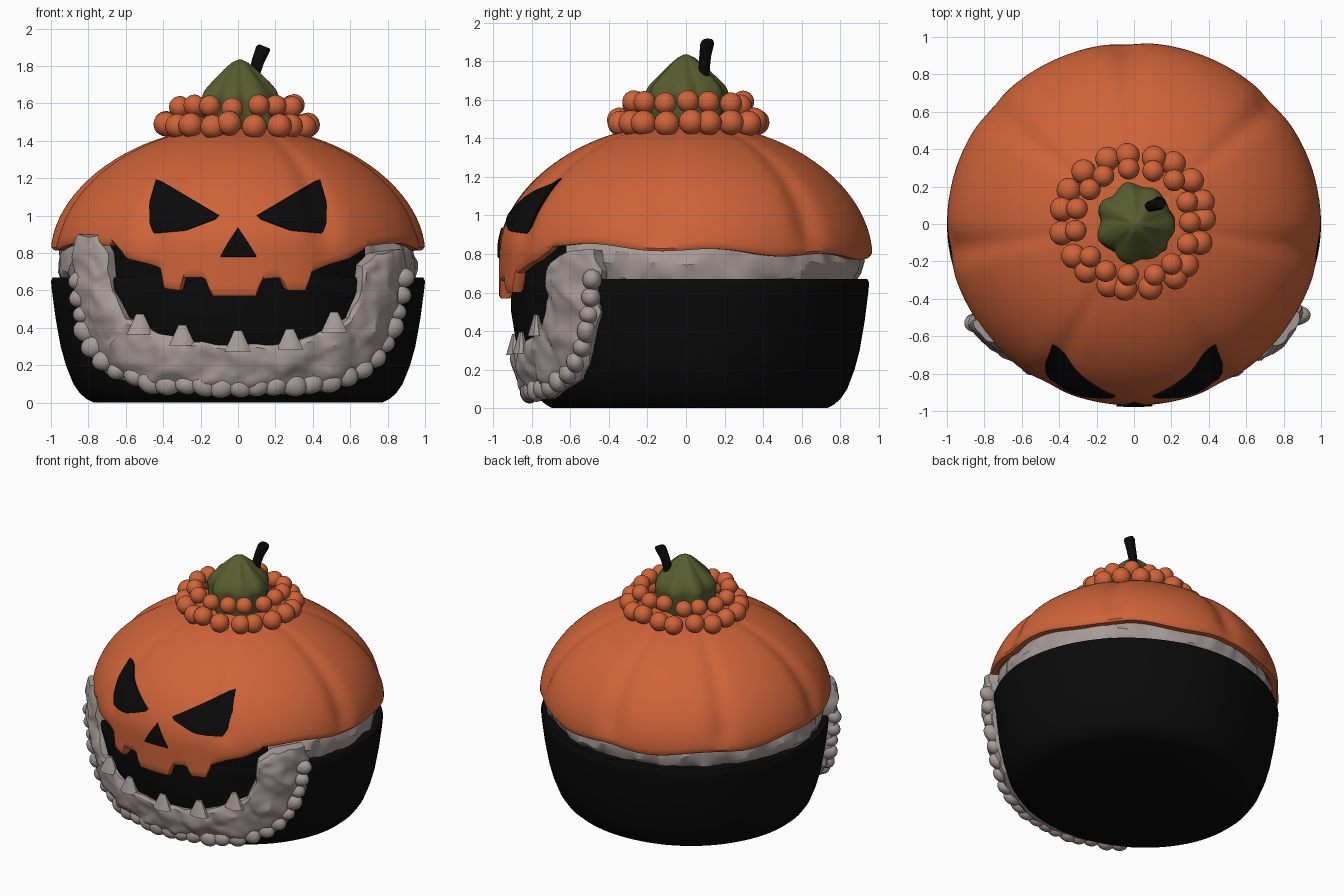
import bpy, bmesh, math, random
from math import sin, cos, pi, sqrt, radians
from mathutils import Vector, Matrix, noise

random.seed(4)
cube = bpy.data.objects.get("Cube")
if cube:
    bpy.data.objects.remove(cube)


def material(name, color):
    m = bpy.data.materials.new(name)
    m.use_nodes = True
    m.diffuse_color = (*color, 1)
    m.node_tree.nodes["Principled BSDF"].inputs["Base Color"].default_value = (*color, 1)
    return m


ORANGE = material("pumpkin orange", (0.62, 0.125, 0.04))
BLACK = material("black", (0.003, 0.003, 0.003))
GREY = material("rice grey", (0.38, 0.325, 0.31))
GREEN = material("olive green", (0.095, 0.11, 0.028))


def finish(name, bm, mat, angle=40):
    bmesh.ops.remove_doubles(bm, verts=bm.verts, dist=0.0002)
    bmesh.ops.recalc_face_normals(bm, faces=bm.faces)
    mesh = bpy.data.meshes.new(name)
    bm.to_mesh(mesh)
    bm.free()
    mesh.materials.append(mat)
    ob = bpy.data.objects.new(name, mesh)
    bpy.context.collection.objects.link(ob)
    bpy.ops.object.select_all(action='DESELECT')
    ob.select_set(True)
    bpy.context.view_layer.objects.active = ob
    bpy.ops.object.shade_smooth_by_angle(angle=radians(angle))
    return ob


def grid(name, rows, mat, wrap=True, caps=False, angle=40):
    """Skin rows of points; wrap closes each row, caps fills the end rows."""
    bm = bmesh.new()
    vs = [[bm.verts.new(p) for p in row] for row in rows]
    n = len(rows[0])
    for a, b in zip(vs, vs[1:]):
        for i in range(n if wrap else n - 1):
            j = (i + 1) % n
            bm.faces.new((a[i], a[j], b[j], b[i]))
    if caps:
        bm.faces.new(vs[0])
        bm.faces.new(vs[-1])
    return finish(name, bm, mat, angle)


def interp(pts, x):
    for (x0, y0), (x1, y1) in zip(pts, pts[1:]):
        if x <= x1:
            return y0 + (y1 - y0) * max(0, (x - x0) / (x1 - x0))
    return pts[-1][1]


def resample(pts, n, closed=False):
    """n evenly spaced points along a 2D polyline."""
    pts = [Vector(p) for p in pts]
    if closed:
        pts.append(pts[0])
    dist = [0]
    for a, b in zip(pts, pts[1:]):
        dist.append(dist[-1] + (b - a).length)
    steps = [dist[-1] * i / (n if closed else n - 1) for i in range(n)]
    axes = [[(d, p[k]) for d, p in zip(dist, pts)] for k in (0, 1)]
    return [Vector((interp(axes[0], s), interp(axes[1], s))) for s in steps]


def bump(p, freq, amp):
    return amp * noise.noise(Vector(p) * freq)


# Bowl: lathe, shallower at the front
BOWL = [(0, 0.77), (0.02, 0.81), (0.05, 0.845), (0.1, 0.88), (0.2, 0.92),
        (0.3, 0.948), (0.45, 0.975), (0.6, 0.995), (0.65, 1.0)]


def bowl_point(a, r, z):
    return Vector((r * cos(a), r * sin(a) * (0.95 if sin(a) > 0 else 0.9), z))


ANG = [2 * pi * i / 96 for i in range(96)]
profile = [(z, r) for z, r in BOWL] + [(0.67, 0.99), (0.67, 0.93)]
grid("bowl", [[bowl_point(a, r, z) for a in ANG] for z, r in profile], BLACK, caps=True)

# Rice ring between bowl and dome
rows = []
for k in range(14):
    t = 2 * pi * k / 14
    row = []
    for i in range(160):
        a = 2 * pi * i / 160
        p = bowl_point(a, 0.9 + 0.055 * cos(t), 0.755 + 0.11 * sin(t))
        out = 1 + bump(p, 9, 0.03) + bump(p, 22, 0.012)
        row.append((p.x * out, p.y * out, p.z + bump(p, 11, 0.02)))
    rows.append(row)
grid("rice_ring", rows + [rows[0]], GREY, angle=28)

# Pumpkin dome: creased, with a toothed lip hanging at the front
CREASES = [radians(d) for d in (-62, -8, 42, 92, 140, 188, 242)]
LIP = [(-0.68, 0.86), (-0.65, 0.83), (-0.6, 0.77), (-0.48, 0.74), (-0.42, 0.72), (-0.4, 0.61),
       (-0.31, 0.6), (-0.29, 0.67), (-0.18, 0.67), (-0.145, 0.57), (0.1, 0.57), (0.13, 0.66),
       (0.23, 0.67), (0.26, 0.6), (0.37, 0.6), (0.4, 0.7), (0.5, 0.74), (0.6, 0.77), (0.68, 0.82)]
TOP = 1.48


def dome_radius(z, a):
    h = min(1, max(0, (z - 0.82) / (TOP - 0.82)))
    r = sqrt(max(0, 1 - h ** 1.8))
    groove = 0
    for c in CREASES:
        d = math.remainder(a - c, 2 * pi)
        groove += math.exp(-(d / 0.09) ** 2)
    return r * (1 - 0.035 * groove * min(1, h * 4 + 0.3))


def dome_point(a, z, inset=0.0):
    r = max(0, dome_radius(z, a) - inset)
    return Vector((r * cos(a), 0.97 * r * sin(a), z))


def rim_height(a):
    if sin(a) < 0 and abs(cos(a)) < 0.68:
        return interp(LIP, cos(a))
    return 0.82 - 0.04 * sin(a) + 0.012 * sin(9 * a)


N = 320
angles = [2 * pi * i / N for i in range(N)]
rows = [[dome_point(a, rim_height(a) + 0.03, 0.075) for a in angles],
        [dome_point(a, rim_height(a), 0.05) for a in angles],
        [dome_point(a, rim_height(a), 0.01) for a in angles]]
for k in range(37):
    f = sin(pi / 2 * k / 36)
    rows.append([dome_point(a, (rim_height(a) + 0.015) * (1 - f) + TOP * f) for a in angles])
grid("pumpkin_dome", rows, ORANGE)

# Eyes and nose: thin plates following the dome
EYE = [(0.435, 1.19), (0.41, 1.185), (0.1, 1.0), (0.12, 0.98), (0.28, 0.92),
       (0.45, 0.905), (0.47, 0.96), (0.47, 1.07)]
NOSE = [(0, 0.935), (-0.05, 0.86), (-0.095, 0.78), (0.1, 0.78), (0.05, 0.86)]


def dome_front(x, z, lift):
    a = -pi / 2
    for _ in range(8):
        a = -math.acos(max(-1, min(1, x / dome_radius(z, a))))
    p = dome_point(a, z)
    return p + Vector((p.x, p.y, 0.3)).normalized() * lift


def face_plate(name, outline):
    edge = resample(outline, 60, closed=True)
    mid = sum(edge, Vector((0, 0))) / len(edge)
    rings = [[mid.lerp(e, s / 10) for e in edge] for s in range(1, 11)]
    rows = [[dome_front(p.x, p.y, 0.009) for p in ring] for ring in rings]
    rows.append([dome_front(p.x, p.y, -0.004) for p in edge])
    bm_rows = [[dome_front(mid.x, mid.y, 0.009)] * len(edge)] + rows
    bm = bmesh.new()
    vs = [[bm.verts.new(p) for p in row] for row in bm_rows]
    for a, b in zip(vs, vs[1:]):
        for i in range(len(edge)):
            bm.faces.new((a[i], a[i - 1], b[i - 1], b[i]))
    finish(name, bm, BLACK)


face_plate("left_eye", EYE)
face_plate("right_eye", [(-x, z) for x, z in EYE])
face_plate("nose", NOSE)

# Dark mouth behind the lip
rows = []
for z, r in ((0.22, 0.86), (0.35, 0.905), (0.5, 0.93), (0.9, 0.93)):
    rows.append([(0.68 * k / 20, -0.975 * sqrt(r * r - (0.68 * k / 20) ** 2), z)
                 for k in range(-20, 21)])
grid("mouth", rows, BLACK, wrap=False)

# Rice beard: U-shaped band around the mouth
OUTER = [(-0.82, 0.9), (-0.85, 0.75), (-0.83, 0.5), (-0.79, 0.3), (-0.68, 0.15), (-0.45, 0.06),
         (0, 0.04), (0.45, 0.06), (0.68, 0.15), (0.79, 0.3), (0.85, 0.5), (0.88, 0.7), (0.86, 0.82)]
INNER = [(-0.74, 0.9), (-0.68, 0.8), (-0.66, 0.6), (-0.58, 0.46), (-0.42, 0.37), (-0.2, 0.31),
         (0, 0.3), (0.2, 0.31), (0.42, 0.37), (0.58, 0.46), (0.63, 0.6), (0.65, 0.74), (0.72, 0.8)]


def beard_point(p, lift):
    r = interp(BOWL, p.y)
    y = -0.9 * sqrt(max(0.01, r * r - p.x * p.x))
    return Vector((p.x, y, p.y)) + Vector((p.x * 0.8, y, 0)).normalized() * lift


rows = []
for o, i in zip(resample(OUTER, 110), resample(INNER, 110)):
    row = []
    for k in range(15):
        v = k / 14
        p = o.lerp(i, v)
        q = beard_point(p, 0.03 + 0.035 * sqrt(sin(pi * v) + 1e-6))
        p = p + Vector((bump(q, 8, 0.025), bump(q + Vector((5, 0, 0)), 8, 0.025)))
        lift = 0.03 + 0.035 * sqrt(max(0, sin(pi * v))) + bump(q, 7, 0.025) + bump(q, 16, 0.014)
        row.append(beard_point(p, lift))
    row += [beard_point(i, -0.04), beard_point(o, -0.04)]
    rows.append(row)
grid("rice_beard", rows, GREY, caps=True, angle=28)


# Rice lumps on the beard's outer edge
def blobs(name, places, mat):
    bm = bmesh.new()
    for pos, size, turn in places:
        m = Matrix.Translation(pos) @ Matrix.Rotation(turn, 4, 'Y') @ Matrix.Diagonal((*size, 1))
        bmesh.ops.create_icosphere(bm, subdivisions=3, radius=1, matrix=m)
    finish(name, bm, mat, 60)


lumps = []
for p in resample(OUTER, 32)[3:-2]:
    q = p * 0.98 + Vector((0, 0.045))
    s = random.uniform(0.85, 1.15)
    lumps.append((beard_point(q, 0.03), (0.068 * s, 0.05, 0.055 * s), random.uniform(-0.5, 0.5)))
blobs("rice_lumps", lumps, GREY)

# Lower teeth rising from the beard
bm = bmesh.new()
for x, z in ((-0.51, 0.42), (-0.29, 0.36), (0, 0.33), (0.27, 0.34), (0.5, 0.43)):
    m = Matrix.Translation(beard_point(Vector((x, z)), 0.03)) @ Matrix.Diagonal((1, 0.6, 1, 1))
    bmesh.ops.create_cone(bm, cap_ends=True, segments=10, radius1=0.075, radius2=0.022,
                          depth=0.11, matrix=m)
finish("lower_teeth", bm, GREY)

# Two rings of roe
roe = []
for count, ring, z, size in ((19, 0.38, 1.487, 0.066), (15, 0.305, 1.58, 0.058)):
    for k in range(count):
        a = 2 * pi * (k + random.uniform(-0.15, 0.15)) / count
        r = ring + random.uniform(-0.012, 0.012)
        roe.append((Vector((r * cos(a), 0.01 + 0.96 * r * sin(a), z + random.uniform(-0.012, 0.012))),
                    (size, size, size), 0))
blobs("roe", roe, ORANGE)

# Wrinkled green mound and its stem
MOUND = [(1.42, 0.19), (1.55, 0.2), (1.63, 0.205), (1.67, 0.19), (1.71, 0.155), (1.75, 0.115),
         (1.79, 0.075), (1.82, 0.04), (1.835, 0.008)]
rows = []
for k in range(25):
    z = 1.42 + 0.415 * k / 24
    row = []
    for a in ANG:
        r = interp(MOUND, z)
        r *= 1 + 0.05 * sin(7 * a + 5 * z) + bump((3 * cos(a), 3 * sin(a), 4 * z), 1, 0.1)
        row.append((0.01 + r * cos(a), r * sin(a), z))
    rows.append(row)
grid("green_mound", rows, GREEN, caps=True)

rows = []
for x, y, z, r in ((0.08, 0.09, 1.66, 0.03), (0.09, 0.095, 1.77, 0.029), (0.108, 0.1, 1.83, 0.031),
                   (0.133, 0.11, 1.89, 0.036), (0.142, 0.113, 1.905, 0.03)):
    rows.append([(x + r * cos(a), y + r * sin(a), z - 0.4 * r * cos(a)) for a in ANG[::6]])
grid("stem", rows, BLACK, caps=True)
